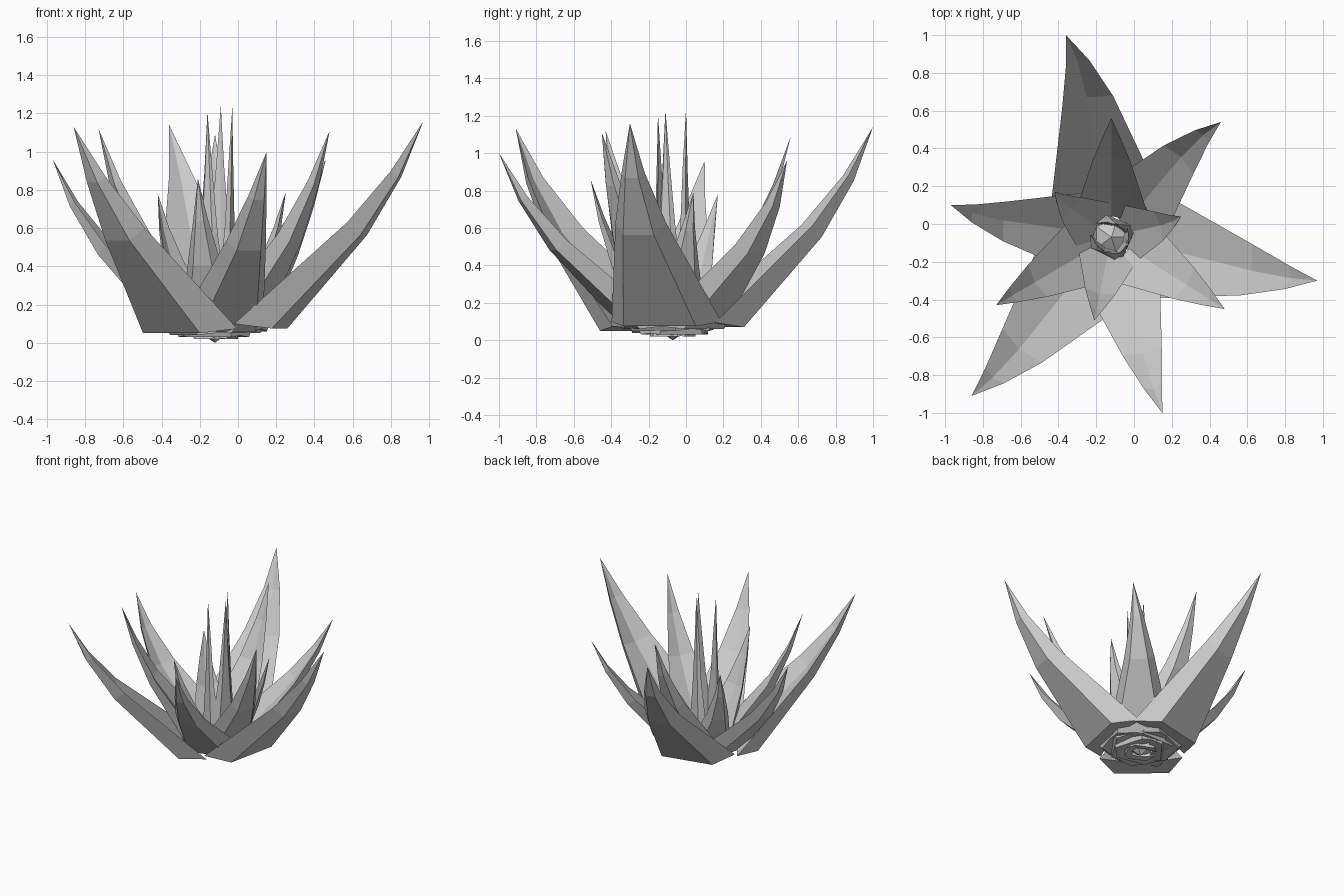
import bpy, bmesh
from math import sin, cos, atan2
from mathutils import Vector

if "Cube" in bpy.data.objects:
    bpy.data.objects.remove(bpy.data.objects["Cube"])

CX, CY = -0.12, -0.07          # plant axis

# stations along a leaf: reach, height, edge width, keel width, edge offset inward, edge offset up, skew
STATIONS = [(0.0, 0.0, 1.0, 0.66, 0.6, 0.08, 0.0),
            (0.59, 0.45, 0.46, 0.28, 0.2, 0.22, 1.0),
            (0.84, 0.73, 0.21, 0.12, 0.12, 0.1, 0.8)]


def leaf(name, tip, base_r, half_w, z0, skew=0.0):
    """Pointed leaf: two keel lines outside, shallow channel inside."""
    a = atan2(tip[1] - CY, tip[0] - CX)
    out = Vector((cos(a), sin(a), 0))
    side = Vector((-sin(a), cos(a), 0))
    up = Vector((0, 0, 1))
    base = Vector((CX, CY, z0)) + out * base_r
    end = Vector(tip)
    bm = bmesh.new()
    rings = []
    for r, h, we, wk, inn, lift, sk in STATIONS:
        c = base.lerp(end, r) + side * skew * sk
        c.z = z0 + (end.z - z0) * h
        edge = c - out * inn * half_w + up * lift * half_w
        mid = c.lerp(edge, 0.6)
        pts = [edge - side * we * half_w, c - side * wk * half_w,
               c + side * wk * half_w, edge + side * we * half_w, mid]
        rings.append([bm.verts.new(p) for p in pts])
    apex = bm.verts.new(end)
    for lo, hi in zip(rings, rings[1:]):
        for i in range(5):
            j = (i + 1) % 5
            bm.faces.new((lo[i], lo[j], hi[j], hi[i]))
    for i in range(5):
        bm.faces.new((rings[-1][i], rings[-1][(i + 1) % 5], apex))
    bm.faces.new(rings[0][::-1])
    bmesh.ops.recalc_face_normals(bm, faces=bm.faces)
    me = bpy.data.meshes.new(name)
    bm.to_mesh(me)
    bm.free()
    bpy.context.collection.objects.link(bpy.data.objects.new(name, me))


# whorls from outside in: name, base radius, half width, then (tip, base height, sideways skew)
WHORLS = [
    ("outer_leaf", 0.345, 0.30, [((0.97, -0.30, 1.16), 0.075, -0.02),
                                 ((-0.36, 1.0, 1.14), 0.07, -0.035),
                                 ((-0.86, -0.91, 1.13), 0.05, 0.025)]),
    ("second_leaf", 0.23, 0.235, [((0.15, -1.0, 1.0), 0.06, -0.01),
                                  ((-0.97, 0.10, 0.96), 0.05, 0.025),
                                  ((0.46, 0.54, 0.96), 0.06, 0.025)]),
    ("third_leaf", 0.19, 0.215, [((0.48, -0.45, 1.11), 0.05, 0.0),
                                 ((-0.73, -0.43, 1.12), 0.04, 0.0),
                                 ((-0.12, 0.56, 1.09), 0.05, 0.0)]),
    ("fourth_leaf", 0.15, 0.18, [((-0.42, 0.17, 0.78), 0.03, 0.015),
                                 ((0.25, 0.04, 0.79), 0.03, -0.015),
                                 ((-0.21, -0.51, 0.86), 0.03, 0.0)]),
    # upright heart leaves
    ("heart_leaf", 0.10, 0.11, [((-0.09, 0.0, 1.24), 0.02, 0.0),
                                ((-0.03, -0.11, 1.23), 0.02, 0.0),
                                ((-0.16, -0.15, 1.21), 0.02, 0.0)]),
]
for name, r, w, leaves in WHORLS:
    for tip, z, skew in leaves:
        leaf(name, tip, r, w, z, skew)

# faceted core
bpy.ops.mesh.primitive_ico_sphere_add(subdivisions=1, radius=0.11, location=(CX, CY, 0.11))
bpy.context.object.name = "core"
